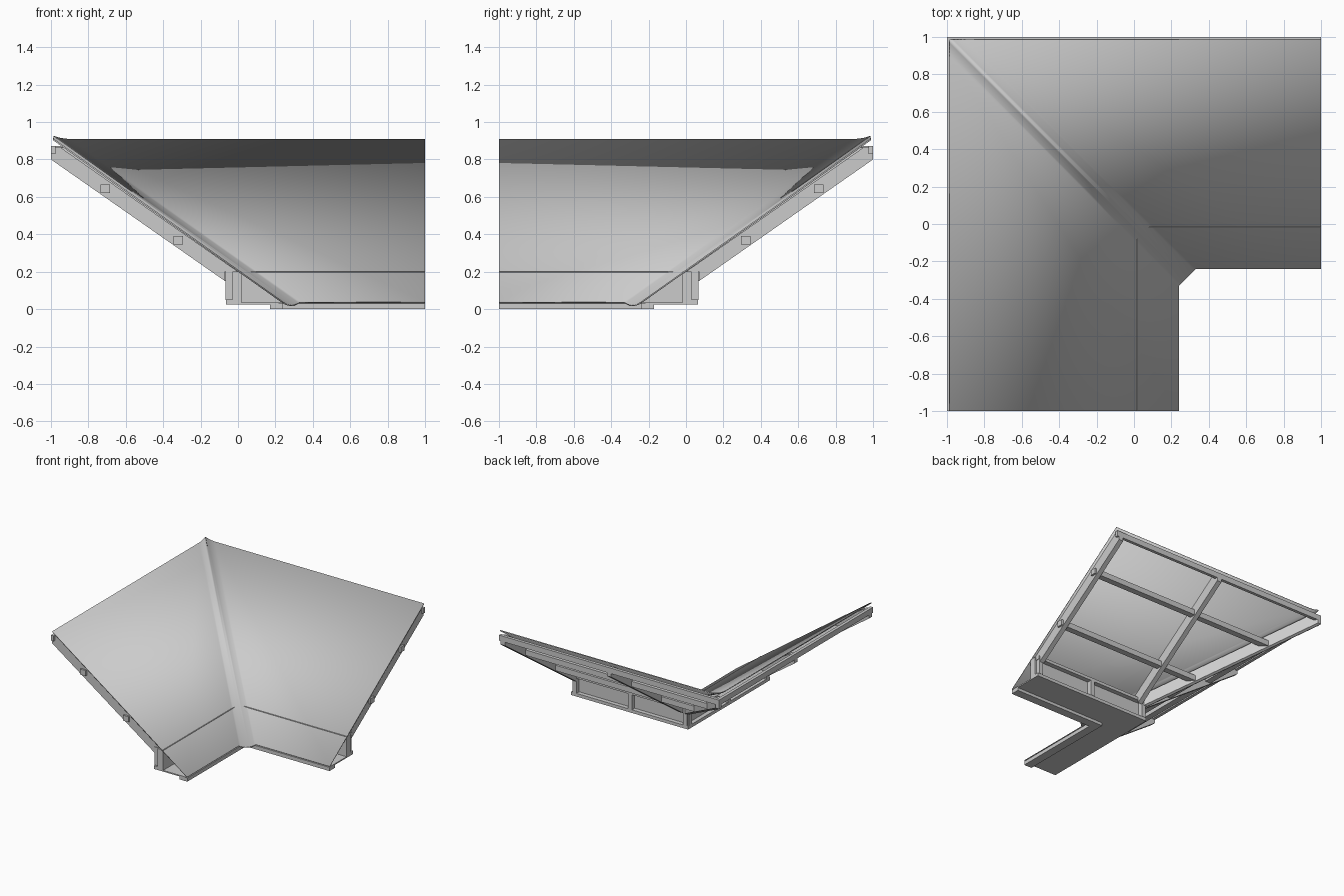
import bpy, bmesh
from mathutils import Vector, Matrix

cube = bpy.data.objects.get("Cube")
if cube:
    bpy.data.objects.remove(cube, do_unlink=True)

grey = bpy.data.materials.new("plain_grey")
grey.use_nodes = True
colour = (0.6, 0.6, 0.6, 1)
grey.diffuse_color = colour
grey.node_tree.nodes["Principled BSDF"].inputs["Base Color"].default_value = colour

# Reflection across the valley line, which swaps the two wings
SWAP = Matrix(((0, -1, 0), (-1, 0, 0), (0, 0, 1)))
PITCH = 0.71


def roof_height(x):
    return 0.91 - PITCH * (x + 0.985)


def prism(bm, profile, y0, y1, skew=0):
    """Extrude an x-z profile along y; skew makes it follow the diagonal."""
    verts = [bm.verts.new((x, y0 - skew * x, z)) for x, z in profile]
    face = bm.faces.new(verts)
    out = bmesh.ops.extrude_face_region(bm, geom=[face])
    moved = [v for v in out["geom"] if isinstance(v, bmesh.types.BMVert)]
    bmesh.ops.translate(bm, verts=moved, vec=(0, y1 - y0, 0))


def box(bm, x0, x1, y0, y1, z0, z1):
    prism(bm, [(x0, z0), (x1, z0), (x1, z1), (x0, z1)], y0, y1)


def both_wings(bm, mitre=True):
    """Mitre the parts on the valley line and reflect them to the other wing."""
    if mitre:
        cut = bmesh.ops.bisect_plane(
            bm, geom=bm.verts[:] + bm.edges[:] + bm.faces[:], plane_co=(0, 0, 0),
            plane_no=(1, 1, 0), clear_outer=True)
    copy = bmesh.ops.duplicate(bm, geom=bm.verts[:] + bm.edges[:] + bm.faces[:])["geom"]
    for v in copy:
        if isinstance(v, bmesh.types.BMVert):
            v.co = SWAP @ v.co
    bmesh.ops.reverse_faces(bm, faces=[f for f in copy if isinstance(f, bmesh.types.BMFace)])
    bmesh.ops.remove_doubles(bm, verts=bm.verts[:], dist=0.0005)


def finish(bm, name):
    bmesh.ops.recalc_face_normals(bm, faces=bm.faces[:])
    mesh = bpy.data.meshes.new(name)
    bm.to_mesh(mesh)
    bm.free()
    mesh.materials.append(grey)
    obj = bpy.data.objects.new(name, mesh)
    bpy.context.collection.objects.link(obj)
    return obj


# Roof sheet with a softly rounded valley
bm = bmesh.new()
outline = [(-0.985, 0.985), (-0.985, -1), (0.24, -1), (0.24, -0.33), (0.285, -0.285)]
bm.faces.new([bm.verts.new((x, y, 0)) for x, y in outline])
blend = 0.09
steps = 5
for i in range(1, steps + 1):
    d = blend * i / steps
    bmesh.ops.bisect_plane(bm, geom=bm.verts[:] + bm.edges[:] + bm.faces[:],
                           plane_co=(-d, 0, 0), plane_no=(1, 1, 0))
for v in bm.verts:
    d = max(0, blend + v.co.x + v.co.y)
    v.co.z = roof_height(v.co.x) + d * d * PITCH / (4 * blend)
both_wings(bm, mitre=False)
bmesh.ops.triangulate(bm, faces=[f for f in bm.faces if len(f.verts) > 4])
roof = finish(bm, "roof_sheet")
for p in roof.data.polygons:
    if p.normal.z < 0:
        roof.data.flip_normals()
        break
solid = roof.modifiers.new("thickness", "SOLIDIFY")
solid.thickness = 0.008
solid.offset = -1
bpy.context.view_layer.objects.active = roof
roof.select_set(True)
bpy.ops.object.shade_smooth_by_angle()
roof.select_set(False)

# Sloping rafters at the open end and halfway along each wing
rafter = [(-1, 0.80), (-0.07, 0.15), (-0.07, 0.2), (0.0, 0.2), (-0.95, 0.865), (-1, 0.865)]
bm = bmesh.new()
for y in (-0.985, -0.02):
    prism(bm, rafter, y, y + 0.04)
both_wings(bm)
finish(bm, "rafters")

# Rafter under the valley
bm = bmesh.new()
prism(bm, rafter, -0.03, 0, skew=1)
both_wings(bm, mitre=False)
finish(bm, "valley_rafter")

# Level purlins, mitred where the wings meet
bm = bmesh.new()
for x, z, w in ((-1, 0.828, 0.025), (-0.735, 0.62, 0.05), (-0.345, 0.345, 0.05)):
    box(bm, x, x + w, -1, 1.1, z, z + 0.045)
both_wings(bm)
finish(bm, "purlins")

# Low wall: a panel behind a frame of plates and studs
bm = bmesh.new()
box(bm, -0.03, 0.02, -1, 0.1, 0.05, 0.2)
both_wings(bm)
finish(bm, "wall_panel")
bm = bmesh.new()
box(bm, -0.065, 0.02, -1, 0.1, 0.03, 0.05)
box(bm, -0.068, -0.03, -0.99, 0.1, 0.175, 0.2)
for y in (-0.985, -0.48, 0.02):
    box(bm, -0.068, -0.03, y, y + 0.035, 0.05, 0.175)
both_wings(bm)
finish(bm, "wall_frame")

# Flat soffit and the eave fascia
bm = bmesh.new()
box(bm, -0.065, 0.22, -1, 0.1, 0.024, 0.034)
both_wings(bm)
finish(bm, "soffit")
bm = bmesh.new()
box(bm, 0.17, 0.24, -1, 0, 0.0, 0.03)
both_wings(bm)
finish(bm, "eave_fascia")
